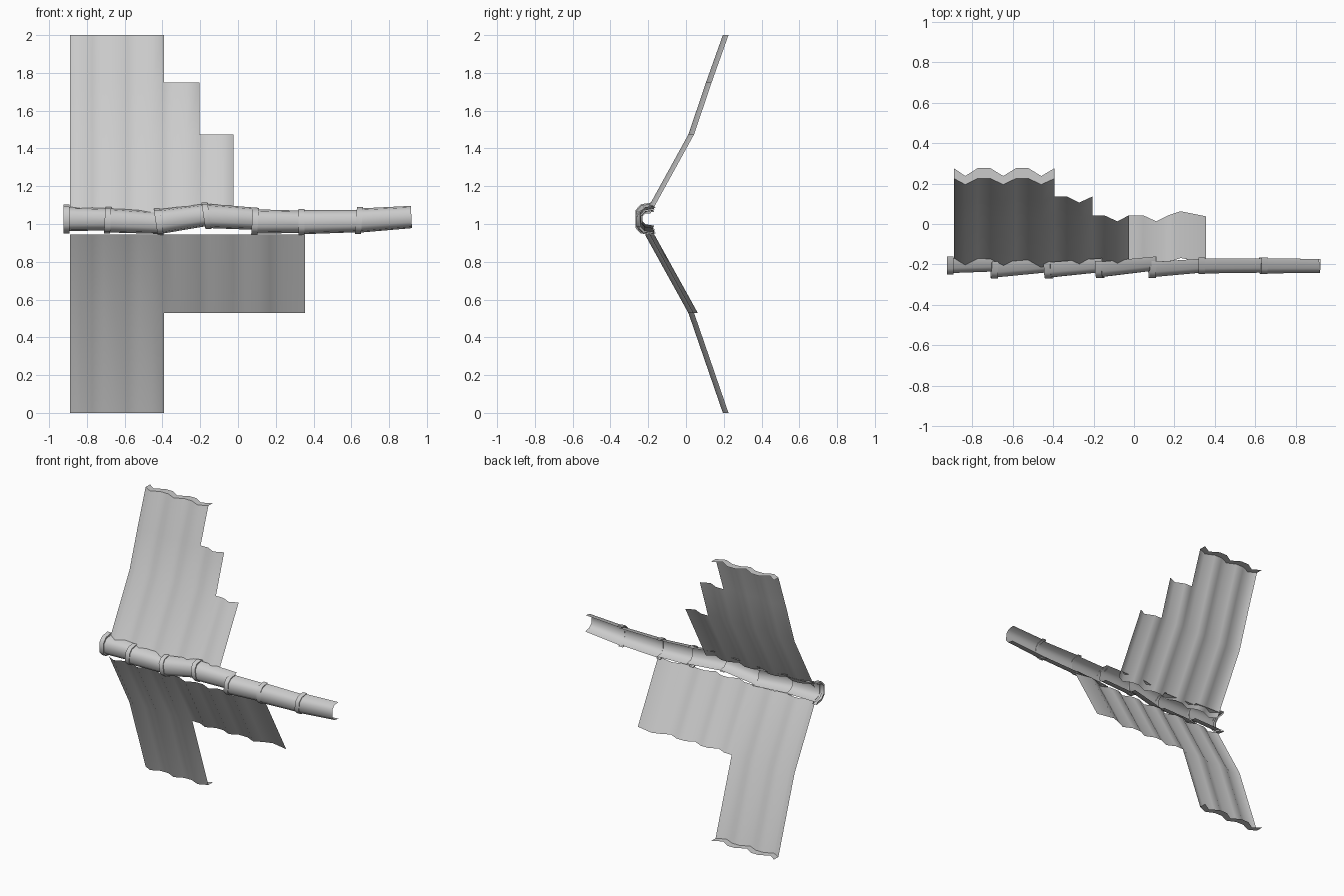
import bpy
import bmesh
import math

if "Cube" in bpy.data.objects:
    bpy.data.objects.remove(bpy.data.objects["Cube"])

# corrugation: (x, how far the wave sits back)
WAVE = [(-0.89, .03), (-0.834, 0), (-0.772, .03), (-0.71, .03), (-0.646, 0),
        (-0.583, .03), (-0.522, .03), (-0.458, 0), (-0.392, .03), (-0.332, .03),
        (-0.27, 0), (-0.205, .03), (-0.147, .03), (-0.082, 0), (-0.025, .03),
        (0.045, .03), (0.11, 0), (0.17, .03), (0.23, .05), (0.355, .025)]


def finish(name, bm, angle=None):
    me = bpy.data.meshes.new(name)
    bm.to_mesh(me)
    bm.free()
    ob = bpy.data.objects.new(name, me)
    bpy.context.collection.objects.link(ob)
    bpy.ops.object.select_all(action='DESELECT')
    ob.select_set(True)
    bpy.context.view_layer.objects.active = ob
    bpy.ops.object.shade_smooth_by_angle(angle=math.radians(angle))
    return ob


def loft(bm, rows):
    """Skin a grid of points."""
    grid = [[bm.verts.new(p) for p in r] for r in rows]
    for a, b in zip(grid, grid[1:]):
        for i in range(len(a) - 1):
            bm.faces.new((a[i], a[i + 1], b[i + 1], b[i]))


def sheet(name, side, profile, limits):
    """Corrugated roof side; each profile band reaches its own x limit."""
    bm = bmesh.new()
    for (p, q), lim in zip(zip(profile, profile[1:]), limits):
        cols = [c for c in WAVE if c[0] < lim + 0.001]
        loft(bm, [[(x, y + o, 1 + side * h) for x, o in cols] for y, h in (p, q)])
    # turned-back lip along the outer end
    cols = [c for c in WAVE if c[0] < limits[-1] + 0.001]
    y, h = profile[-1]
    loft(bm, [[(x, y + o * k + d, 1 + side * h) for x, o in cols]
              for d, k in ((0, 1), (.042, 1.3))])
    bmesh.ops.remove_doubles(bm, verts=bm.verts, dist=0.0001)
    bmesh.ops.recalc_face_normals(bm, faces=bm.faces)
    finish(name, bm, 60)


sheet("upper_roof_sheet", 1,
      [(-0.218, .055), (0.013, .475), (0.106, .75), (0.195, 1.0)],
      [-0.025, -0.205, -0.392])
sheet("lower_roof_sheet", -1,
      [(-0.218, .055), (0.013, .472), (0.195, 1.0)], [0.355, -0.392])

# ridge cap cross-section, open at the back: (y, z)
CAP = [(.036, .062), (-.012, .054), (-.036, .028), (-.036, -.028), (-.012, -.054), (.036, -.062)]


def ring(x, y, z, s, lean=0):
    return [(x + lean * b * s, y + a * s, z + b * s) for a, b in CAP]


# ridge joints: x, y, z, collar lean
JOINTS = [(-0.907, -0.205, 1.027, 0), (-0.69, -0.227, 1.02, .05),
          (-0.42, -0.227, 1.012, -.15), (-0.167, -0.225, 1.043, -.15),
          (0.09, -0.225, 1.013, .06), (0.335, -0.207, 1.01, 0),
          (0.64, -0.207, 1.018, .08)]
ENDS = [(-0.68, -0.200, 1.025), (-0.41, -0.203, 1.006), (-0.155, -0.203, 1.05),
        (0.108, -0.195, 1.027), (0.345, -0.205, 1.012), (0.65, -0.206, 1.016),
        (0.918, -0.207, 1.037)]

for i, ((x, y, z, lean), (ex, ey, ez)) in enumerate(zip(JOINTS, ENDS)):
    # tapering ridge tile
    bm = bmesh.new()
    loft(bm, [ring(x, y, z, 1.04, lean), ring(ex, ey, ez, .95, -.05)])
    bmesh.ops.recalc_face_normals(bm, faces=bm.faces)
    finish(f"ridge_tile_{i + 1}", bm, 50)
    # raised collar at the tile's start
    bm = bmesh.new()
    w = .016
    s = 1.25 if i == 0 else 1.14
    loft(bm, [ring(x - w, y, z, 1.0, lean), ring(x - w, y, z, s, lean),
              ring(x + w, y, z, s, lean), ring(x + w, y, z, 1.0, lean)])
    bmesh.ops.recalc_face_normals(bm, faces=bm.faces)
    finish(f"ridge_collar_{i + 1}", bm, 50)
